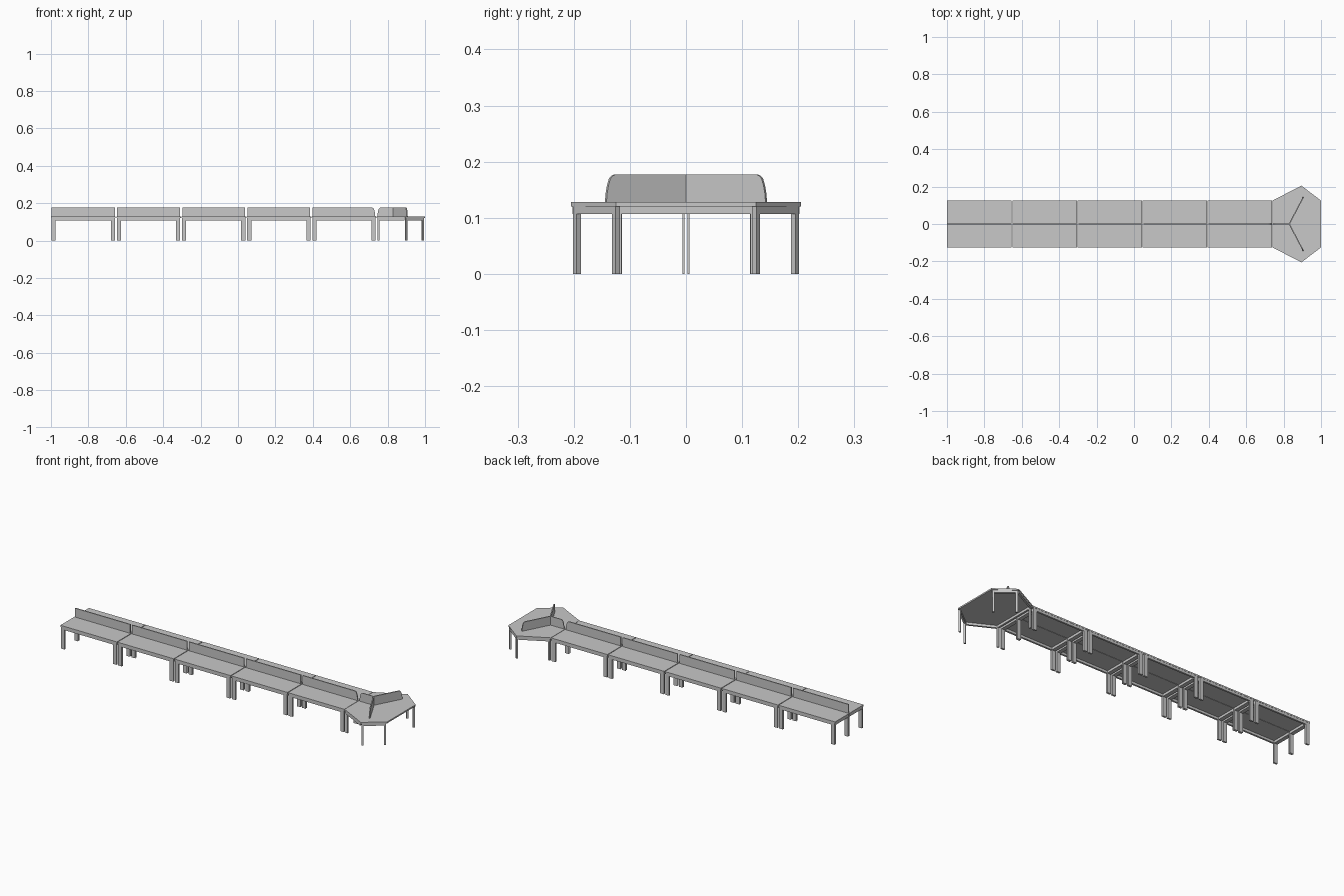
import bpy, bmesh
from mathutils import Vector, Matrix

cube = bpy.data.objects.get("Cube")
if cube:
    bpy.data.objects.remove(cube)

grey = bpy.data.materials.new("light grey")
grey.use_nodes = True
colour = (0.58, 0.58, 0.58, 1)
grey.diffuse_color = colour
grey.node_tree.nodes["Principled BSDF"].inputs["Base Color"].default_value = colour

TOP, UNDER, BEAM, SCREEN = 0.128, 0.12, 0.107, 0.177


def finish(name, bm):
    bmesh.ops.recalc_face_normals(bm, faces=bm.faces)
    mesh = bpy.data.meshes.new(name)
    bm.to_mesh(mesh)
    bm.free()
    mesh.materials.append(grey)
    obj = bpy.data.objects.new(name, mesh)
    bpy.context.collection.objects.link(obj)
    return obj


def add_box(bm, x0, x1, y0, y1, z0, z1):
    size = Matrix.Diagonal((x1 - x0, y1 - y0, z1 - z0, 1))
    place = Matrix.Translation(((x0 + x1) / 2, (y0 + y1) / 2, (z0 + z1) / 2))
    bmesh.ops.create_cube(bm, size=1, matrix=place @ size)


def add_prism(bm, points, offset):
    """Extrude a flat outline along an offset vector."""
    face = bm.faces.new([bm.verts.new(p) for p in points])
    new = bmesh.ops.extrude_face_region(bm, geom=[face])["geom"]
    bmesh.ops.translate(bm, vec=offset,
                        verts=[v for v in new if isinstance(v, bmesh.types.BMVert)])


def screen(name, start, end, round_start=False, round_end=False, thick=0.006):
    """Upright panel between two floor points, with optional curved ends."""
    a, b = Vector((*start, 0)), Vector((*end, 0))
    along = (b - a).normalized()
    length = (b - a).length
    curve = [(0, TOP), (0.001, 0.142), (0.004, 0.158), (0.008, 0.17), (0.012, 0.1745), (0.018, SCREEN)]
    square = [(0, TOP), (0, SCREEN)]
    left = curve if round_start else square
    right = [(length - u, z) for u, z in (curve if round_end else square)]
    side = Vector((-along.y, along.x, 0)) * thick
    outline = [a + along * u + Vector((0, 0, z)) - side / 2 for u, z in left + right[::-1]]
    bm = bmesh.new()
    add_prism(bm, outline, side)
    finish(name, bm)


def frame(name, start, end, thick=0.01):
    """Upside-down U frame: two square legs joined by a beam."""
    a, b = Vector((*start, 0)), Vector((*end, 0))
    d = b - a
    n = d.length
    bm = bmesh.new()
    h = thick / 2
    add_box(bm, 0, thick, -h, h, 0, BEAM)
    add_box(bm, n - thick, n, -h, h, 0, BEAM)
    add_box(bm, 0, n, -h, h, BEAM, UNDER)
    turn = Vector((1, 0, 0)).rotation_difference(d).to_matrix().to_4x4()
    bmesh.ops.transform(bm, matrix=Matrix.Translation(a) @ turn, verts=bm.verts)
    finish(name, bm)


# Row of five double desks
START, END, COUNT = -1.0, 0.74, 5
STEP = (END - START) / COUNT
for i in range(COUNT):
    x0 = START + i * STEP + (0.002 if i else 0)
    x1 = START + (i + 1) * STEP - 0.002
    for side, label in ((-1, "front"), (1, "back")):
        bm = bmesh.new()
        add_box(bm, x0, x1, side * 0.001, side * 0.125, UNDER, TOP)
        finish(f"desk_top_{label}_{i + 1}", bm)

        # End frames and the long rail beneath the outer edge
        bm = bmesh.new()
        for lx in (x0 + 0.003, x1 - 0.025):
            add_box(bm, lx, lx + 0.022, side * 0.114, side * 0.124, 0, BEAM)
            add_box(bm, lx, lx + 0.022, side * 0.0025, side * 0.0065, 0, BEAM)
            add_box(bm, lx, lx + 0.022, side * 0.0025, side * 0.124, BEAM, UNDER)
        add_box(bm, x0 + 0.025, x1 - 0.025, side * 0.114, side * 0.124, BEAM, UNDER)
        finish(f"desk_frame_{label}_{i + 1}", bm)
    screen(f"desk_screen_{i + 1}", (x0 + 0.004, 0), (x1 - 0.004, 0),
           round_end=(i == COUNT - 1))

# Six-sided end table
corners = [(END, -0.125), (0.895, -0.205), (1, -0.125),
           (1, 0.125), (0.895, 0.205), (END, 0.125)]
bm = bmesh.new()
add_prism(bm, [(x, y, UNDER) for x, y in corners], Vector((0, 0, TOP - UNDER)))
finish("end_table_top", bm)

# End table frames, rails and angled screens
frame("end_table_inner_frame", (0.752, -0.125), (0.752, 0.125))
for side, label in ((-1, "front"), (1, "back")):
    frame(f"end_table_frame_{label}", (0.992, side * 0.122), (0.895, side * 0.197))
    bm = bmesh.new()
    rail = [(0.745, 0.127), (0.89, 0.202), (0.89, 0.191), (0.745, 0.116)]
    add_prism(bm, [(x, side * y, BEAM) for x, y in rail], Vector((0, 0, UNDER - BEAM)))
    finish(f"end_table_rail_{label}", bm)
    screen(f"angled_screen_{label}", (0.83, 0), (0.905, side * 0.143), round_end=True)
screen("connecting_screen", (0.745, 0), (0.83, 0), round_start=True, thick=0.004)
